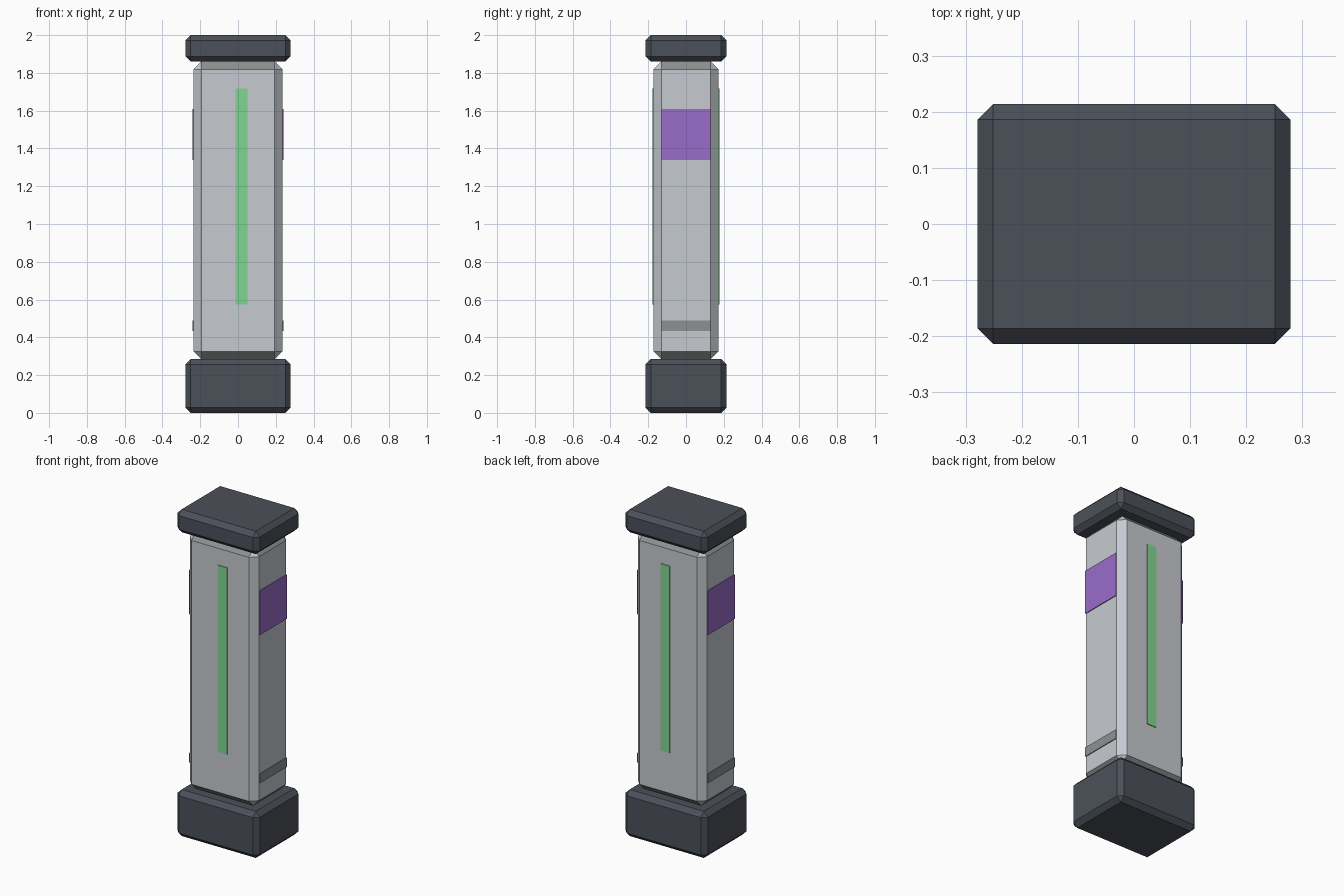
import bpy
import bmesh
from mathutils import Matrix

cube = bpy.data.objects.get("Cube")
if cube:
    bpy.data.objects.remove(cube, do_unlink=True)


def linear(v):
    v /= 255
    return v / 12.92 if v <= 0.04045 else ((v + 0.055) / 1.055) ** 2.4


def material(name, *rgb):
    colour = [linear(v) for v in rgb] + [1.0]
    mat = bpy.data.materials.new(name)
    mat.use_nodes = True
    mat.diffuse_color = colour
    bsdf = mat.node_tree.nodes["Principled BSDF"]
    bsdf.inputs["Base Color"].default_value = colour
    bsdf.inputs["Roughness"].default_value = 0.8
    return mat


light_grey = material("light grey", 198, 202, 208)
mid_grey = material("mid grey", 141, 144, 145)
charcoal = material("charcoal", 75, 80, 89)
green = material("green", 130, 214, 146)
purple = material("purple", 154, 108, 202)


def block(name, low, high, mats, bevel=0.0, rule=None):
    """Box between two corners, with optional flat chamfers and a face colour rule."""
    size = [b - a for a, b in zip(low, high)]
    centre = [(a + b) / 2 for a, b in zip(low, high)]
    bm = bmesh.new()
    bmesh.ops.create_cube(bm, size=1, matrix=Matrix.Diagonal((*size, 1)))
    if bevel:
        bmesh.ops.bevel(bm, geom=bm.edges[:], offset=bevel, segments=1,
                        affect='EDGES', profile=0.5)
    bm.normal_update()
    if rule:
        for face in bm.faces:
            face.material_index = rule(face.normal)
    mesh = bpy.data.meshes.new(name)
    bm.to_mesh(mesh)
    bm.free()
    for mat in mats:
        mesh.materials.append(mat)
    obj = bpy.data.objects.new(name, mesh)
    obj.location = centre
    bpy.context.collection.objects.link(obj)
    return obj


W, D = 0.235, 0.172          # half width and depth of the column
CHAMFER, PLATE = 0.041, 0.005
BOTTOM, TOP = 0.285, 1.86

# Foot and cap
for name, z0, z1 in (("foot", 0, BOTTOM), ("cap", TOP, 2)):
    block(name, (-0.279, -0.214, z0), (0.279, 0.214, z1), [charcoal], 0.028)

# Column with darker chamfers at both ends
block("column", (-W, -D, BOTTOM), (W, D, TOP), [light_grey, mid_grey], CHAMFER,
      lambda n: int(abs(n.z) > 0.6))

# Light strips on front and back
for name, y in (("front", -D), ("back", D)):
    block(name + "_light_strip", (-0.012, y - PLATE, 0.575),
          (0.05, y + PLATE, 1.718), [green])

# Panels and bands across both sides
flat = D - CHAMFER
for name, x in (("right", -W), ("left", W)):
    for part, z0, z1, mat in (("panel", 1.34, 1.61, purple),
                              ("band", 0.433, 0.49, mid_grey)):
        block(f"{name}_{part}", (x - PLATE, -flat, z0), (x + PLATE, flat, z1), [mat])
